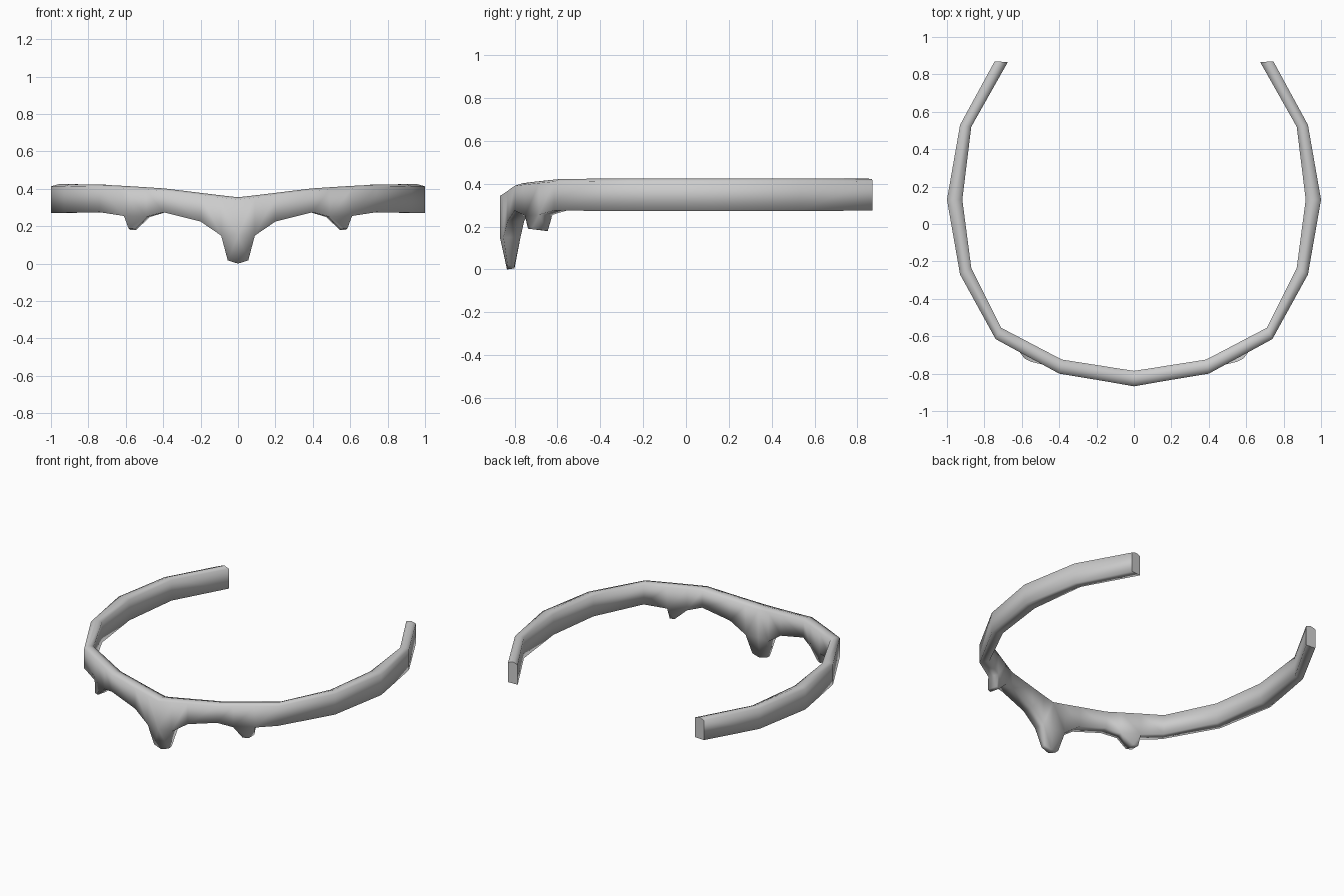
import bpy, bmesh
from mathutils import Vector

if "Cube" in bpy.data.objects:
    bpy.data.objects.remove(bpy.data.objects["Cube"])

# Band stations for the right half: outer x, y, inner x, y, bottom z, top z
STATIONS = [
    (0.00, -0.868, 0.00, -0.785, 0.15, 0.355),
    (0.09, -0.852, 0.087, -0.772, 0.15, 0.365),
    (0.20, -0.833, 0.193, -0.755, 0.225, 0.378),
    (0.40, -0.80, 0.385, -0.725, 0.275, 0.402),
    (0.49, -0.751, 0.47, -0.681, 0.25, 0.408),
    (0.61, -0.686, 0.58, -0.623, 0.255, 0.415),
    (0.74, -0.615, 0.71, -0.555, 0.275, 0.422),
    (0.93, -0.27, 0.87, -0.235, 0.272, 0.425),
    (1.00, 0.13, 0.918, 0.13, 0.272, 0.425),
    (0.93, 0.53, 0.87, 0.52, 0.272, 0.425),
    (0.745, 0.87, 0.675, 0.865, 0.275, 0.423),
]
# Tips of the points, in order: outer first, outer second, inner second, inner first
TIPS = {
    0: [(0, -0.835, 0.0), (0.055, -0.832, 0.018), (0.055, -0.80, 0.02), (0, -0.80, 0.005)],
    4: [(0.55, -0.737, 0.19), (0.585, -0.72, 0.188), (0.575, -0.645, 0.18), (0.545, -0.655, 0.18)],
}

bm = bmesh.new()


def section(ox, oy, ix, iy, zb, zt):
    """Cross-section with a slightly crowned top edge."""
    pts = [(ox, oy, zb), (ox, oy, zt - 0.012), ((ox + ix) / 2, (oy + iy) / 2, zt),
           (ix, iy, zt - 0.012), (ix, iy, zb)]
    return [bm.verts.new(p) for p in pts]


# Band with downward points growing from its lower edge
rings = [section(*s) for s in STATIONS]
for i, (a, b) in enumerate(zip(rings, rings[1:])):
    for k in range(4):
        bm.faces.new((a[k], b[k], b[k + 1], a[k + 1]))
    base = [a[0], b[0], b[4], a[4]]
    if i in TIPS:
        tip = [bm.verts.new(p) for p in TIPS[i]]
        for k in range(4):
            if i == 0 and k == 3:      # open on the mirror plane
                continue
            n = (k + 1) % 4
            bm.faces.new((base[k], base[n], tip[n], tip[k]))
        bm.faces.new(tip)
    else:
        bm.faces.new(base)

# Smooth shading with a crisp end cap
bmesh.ops.recalc_face_normals(bm, faces=bm.faces)
for f in bm.faces:
    f.smooth = True
cap = bm.faces.new(rings[-1])
for e in cap.edges:
    e.smooth = False
bmesh.ops.recalc_face_normals(bm, faces=bm.faces)
if max(bm.faces, key=lambda f: f.calc_center_median().x).normal.x < 0:
    bmesh.ops.reverse_faces(bm, faces=bm.faces)

mesh = bpy.data.meshes.new("circlet_band")
bm.to_mesh(mesh)
bm.free()
band = bpy.data.objects.new("circlet_band", mesh)
bpy.context.collection.objects.link(band)
mirror = band.modifiers.new("mirror", 'MIRROR')
mirror.use_clip = True
